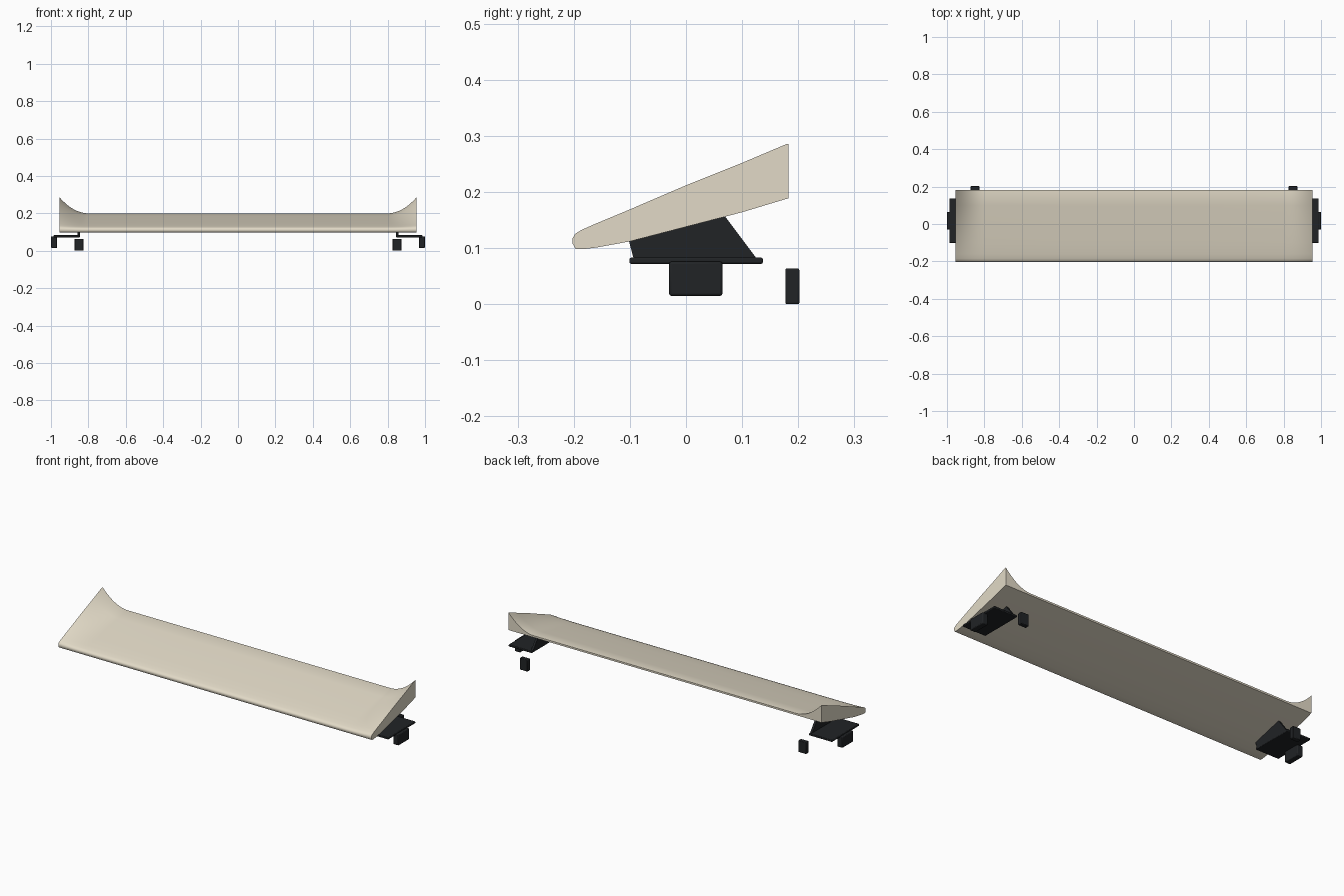
import bpy, bmesh

if "Cube" in bpy.data.objects:
    bpy.data.objects.remove(bpy.data.objects["Cube"])


def material(name, color):
    m = bpy.data.materials.new(name)
    m.diffuse_color = (*color, 1)
    m.use_nodes = True
    m.node_tree.nodes["Principled BSDF"].inputs["Base Color"].default_value = m.diffuse_color
    return m


CREAM = material("cream_paint", (0.76, 0.70, 0.57))
BLACK = material("black_plastic", (0.015, 0.017, 0.019))


def finish(name, bm, mat, angle=0.6, bevel=0):
    bmesh.ops.recalc_face_normals(bm, faces=bm.faces[:])
    me = bpy.data.meshes.new(name)
    bm.to_mesh(me)
    bm.free()
    me.materials.append(mat)
    ob = bpy.data.objects.new(name, me)
    bpy.context.collection.objects.link(ob)
    bpy.ops.object.select_all(action='DESELECT')
    bpy.context.view_layer.objects.active = ob
    ob.select_set(True)
    bpy.ops.object.shade_smooth_by_angle(angle=angle)
    if bevel:
        b = ob.modifiers.new("Bevel", 'BEVEL')
        b.width, b.segments = bevel, 2
    return ob


def loft(sections):
    # Bridge equal-length closed sections and cap both ends
    bm = bmesh.new()
    rings = [[bm.verts.new(p) for p in s] for s in sections]
    n = len(rings[0])
    for a, b in zip(rings, rings[1:]):
        for i in range(n):
            j = (i + 1) % n
            bm.faces.new((a[i], a[j], b[j], b[i]))
    bm.faces.new(rings[0])
    bm.faces.new(rings[-1][::-1])
    return bm


def prism(name, x0, x1, profile, bevel):
    return finish(name, loft([[(x, y, z) for y, z in profile] for x in (x0, x1)]), BLACK, bevel=bevel)


def box(name, x, y, z, bevel):
    prof = [(y[0], z[0]), (y[1], z[0]), (y[1], z[1]), (y[0], z[1])]
    return prism(name, x[0], x[1], prof, bevel)


# Wing: (y, middle z, tip z) round the section; the top sweeps up at the tips
SECTION = [
    (0.183, 0.189, 0.189), (0.10, 0.164, 0.164), (0.0, 0.138, 0.138),
    (-0.10, 0.112, 0.112), (-0.16, 0.101, 0.101), (-0.185, 0.098, 0.098),
    (-0.197, 0.099, 0.099), (-0.202, 0.108, 0.108), (-0.202, 0.116, 0.118),
    (-0.197, 0.122, 0.126), (-0.185, 0.127, 0.133), (-0.16, 0.134, 0.144),
    (-0.10, 0.147, 0.169), (0.0, 0.167, 0.212), (0.10, 0.186, 0.252),
    (0.178, 0.200, 0.285), (0.183, 0.199, 0.286),
]
TIP, CURL, STEPS = 0.955, 0.80, 14
half = [CURL + (TIP - CURL) * i / STEPS for i in range(STEPS + 1)]
xs = [-x for x in reversed(half)] + [-0.4, 0, 0.4] + half


def wing_section(x):
    t = max(0, (abs(x) - CURL) / (TIP - CURL)) ** 2
    return [(x, y, a + (b - a) * t) for y, a, b in SECTION]


finish("wing", loft([wing_section(x) for x in xs]), CREAM, angle=0.7)

# Mounting brackets at both ends
FIN = [(-0.093, 0.080), (0.127, 0.080), (0.07, 0.156), (-0.102, 0.114)]
for side, s in (("left", -1), ("right", 1)):
    prism(side + "_bracket_fin", s * 0.845, s * 0.857, FIN, 0)
    box(side + "_bracket_plate", (s * 0.845, s * 0.987), (-0.101, 0.137), (0.072, 0.083), 0.003)
    box(side + "_outer_tab", (s * 0.967, s * 1.0), (-0.03, 0.065), (0.015, 0.076), 0.004)
    box(side + "_rear_block", (s * 0.826, s * 0.874), (0.177, 0.202), (0.0, 0.064), 0.003)
